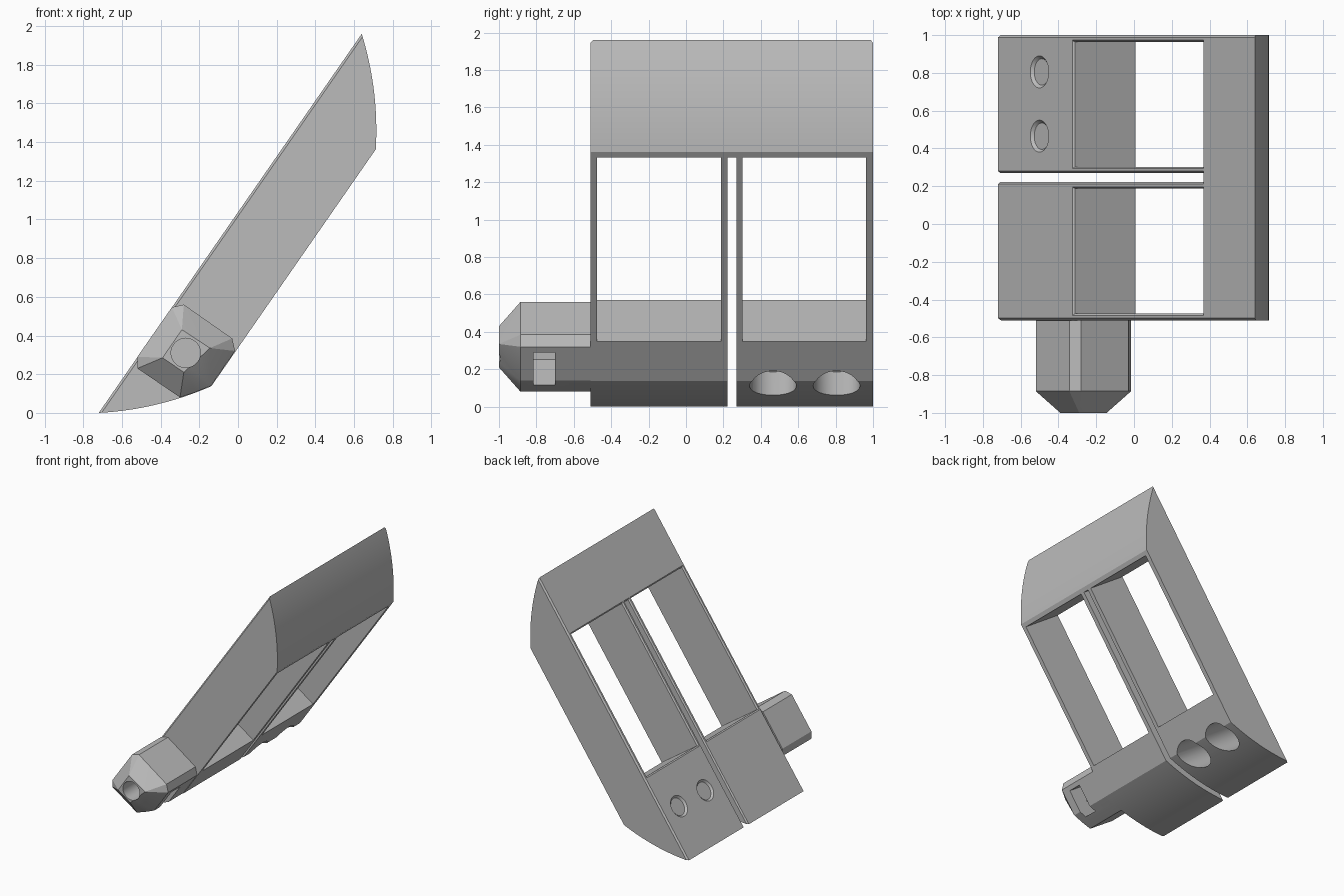
import bpy, bmesh
from math import atan2, pi, cos, sin
from mathutils import Matrix, Vector

old = bpy.data.objects.get("Cube")
if old:
    bpy.data.objects.remove(old, do_unlink=True)

grey = bpy.data.materials.new("mid grey")
grey.use_nodes = True
grey.diffuse_color = (0.5, 0.5, 0.5, 1)
grey.node_tree.nodes["Principled BSDF"].inputs["Base Color"].default_value = (0.5, 0.5, 0.5, 1)

# Tilted frame: local x runs up the slanted face, local z points out of it
LENGTH, THICK = 2.385, 0.40
FRONT, BACK = -0.51, 1.0
TILT = Matrix.Translation((-0.72, 0, 0)) @ Matrix.Rotation(-atan2(1.96, 1.36), 4, 'Y')


def finish(name, bm, matrix=None):
    if matrix:
        bm.transform(matrix)
    bmesh.ops.recalc_face_normals(bm, faces=bm.faces)
    mesh = bpy.data.meshes.new(name)
    bm.to_mesh(mesh)
    bm.free()
    mesh.materials.append(grey)
    obj = bpy.data.objects.new(name, mesh)
    bpy.context.collection.objects.link(obj)
    return obj


def prism(profile, y0, y1):
    """Extrude an x-z profile along y."""
    bm = bmesh.new()
    face = bm.faces.new([bm.verts.new((x, y0, z)) for x, z in profile])
    out = bmesh.ops.extrude_face_region(bm, geom=[face])["geom"]
    bmesh.ops.translate(bm, vec=(0, y1 - y0, 0),
                        verts=[v for v in out if isinstance(v, bmesh.types.BMVert)])
    return bm


def hull(points):
    bm = bmesh.new()
    for p in points:
        bm.verts.new(p)
    bmesh.ops.convex_hull(bm, input=bm.verts)
    return bm


def block(x0, x1, y0, y1, z0, z1, flare=0):
    """Box in the tilted frame whose top rim grows by flare."""
    return hull([(x + sx * f, y + sy * f, z)
                 for z, f in ((z0, 0), (z1, flare))
                 for x, sx in ((x0, -1), (x1, 1))
                 for y, sy in ((y0, -1), (y1, 1))])


def cylinder(r0, r1, depth, matrix):
    bm = bmesh.new()
    bmesh.ops.create_cone(bm, cap_ends=True, segments=48, radius1=r0, radius2=r1,
                          depth=depth, matrix=matrix)
    return bm


def cut(target, bm, matrix=None):
    cutter = finish("cutter", bm, matrix)
    cutter.hide_render = True
    mod = target.modifiers.new("cut", 'BOOLEAN')
    mod.operation, mod.solver, mod.object = 'DIFFERENCE', 'EXACT', cutter
    bpy.context.view_layer.objects.active = target
    bpy.ops.object.modifier_apply(modifier=mod.name)
    bpy.data.objects.remove(cutter, do_unlink=True)


def bowed(a, b, sag, steps=20):
    """Shallow curve from a to b."""
    a, b = Vector(a), Vector(b)
    side = Vector((b.y - a.y, a.x - b.x)).normalized()
    return [a.lerp(b, i / steps) + side * 4 * sag * (i / steps) * (1 - i / steps)
            for i in range(steps + 1)]


# Main frame with bowed ends
outline = bowed((LENGTH, 0), (1.936, -THICK), -0.027) + bowed((0.446, -THICK), (0, 0), -0.027)
bm = prism(outline, FRONT, BACK)
rim = [e for e in bm.edges if all(abs(v.co.z) < 1e-5 for v in e.verts)
       and abs(e.verts[0].co.y - e.verts[1].co.y) < 1e-5]
bmesh.ops.bevel(bm, geom=rim, offset=0.012, segments=1, affect='EDGES')
frame = finish("slanted_frame", bm, TILT)

# Two windows and the dividing slit, each with a chamfered upper rim
BEVEL = 0.01
for x0, y0, y1 in ((0.70, -0.475, 0.187), (0.70, 0.303, 0.963), (-0.3, 0.222, 0.27)):
    cut(frame, block(x0, 1.90, y0, y1, -0.6, 0.1), TILT)
    cut(frame, block(x0, 1.90, y0, y1, -BEVEL, BEVEL, 2 * BEVEL), TILT)

# Bolt holes with wide counterbores from beneath
for y in (0.465, 0.805):
    for r0, r1, z0, z1 in ((0.125, 0.125, -0.7, -0.05), (0.07, 0.07, -0.2, 0.1),
                           (0.07, 0.10, -0.015, 0.015)):
        place = Matrix.Translation((0.385, y, (z0 + z1) / 2))
        cut(frame, cylinder(r0, r1, z1 - z0, place), TILT)

# Tapered nose
section = [(-0.52, 0.23), (-0.52, 0.29), (-0.342, 0.546), (-0.28, 0.56), (-0.03, 0.385),
           (-0.015, 0.32), (-0.14, 0.14), (-0.22, 0.107), (-0.30, 0.08)]
tip = [(-0.39, 0.285), (-0.29, 0.43), (-0.145, 0.335), (-0.28, 0.21)]
nose = finish("tapered_nose", hull(
    [(x, y, z) for x, z in section for y in (FRONT, -0.885)] + [(x, -1.0, z) for x, z in tip]))

# Bore along the nose and a hexagon-ended nut slot across it
axis = Vector((-0.27, 0, 0.31))
bore = Matrix.Translation(axis + Vector((0, -0.82, 0))) @ Matrix.Rotation(pi / 2, 4, 'X')
cut(nose, cylinder(0.076, 0.076, 0.6, bore))
flat = 0.117
corner = flat / cos(pi / 6)
slot = [(-flat, -0.6), (flat, -0.6), (flat, corner * sin(pi / 6)), (0, corner),
        (-flat, corner * sin(pi / 6))]
turn = Matrix.Translation(axis) @ TILT.to_3x3().to_4x4()
cut(nose, prism(slot, -0.815, -0.70), turn)

# Smooth the curves, keep the corners crisp
bpy.ops.object.select_all(action='DESELECT')
for obj in (frame, nose):
    obj.select_set(True)
bpy.context.view_layer.objects.active = frame
bpy.ops.object.shade_smooth_by_angle(angle=pi / 9)
